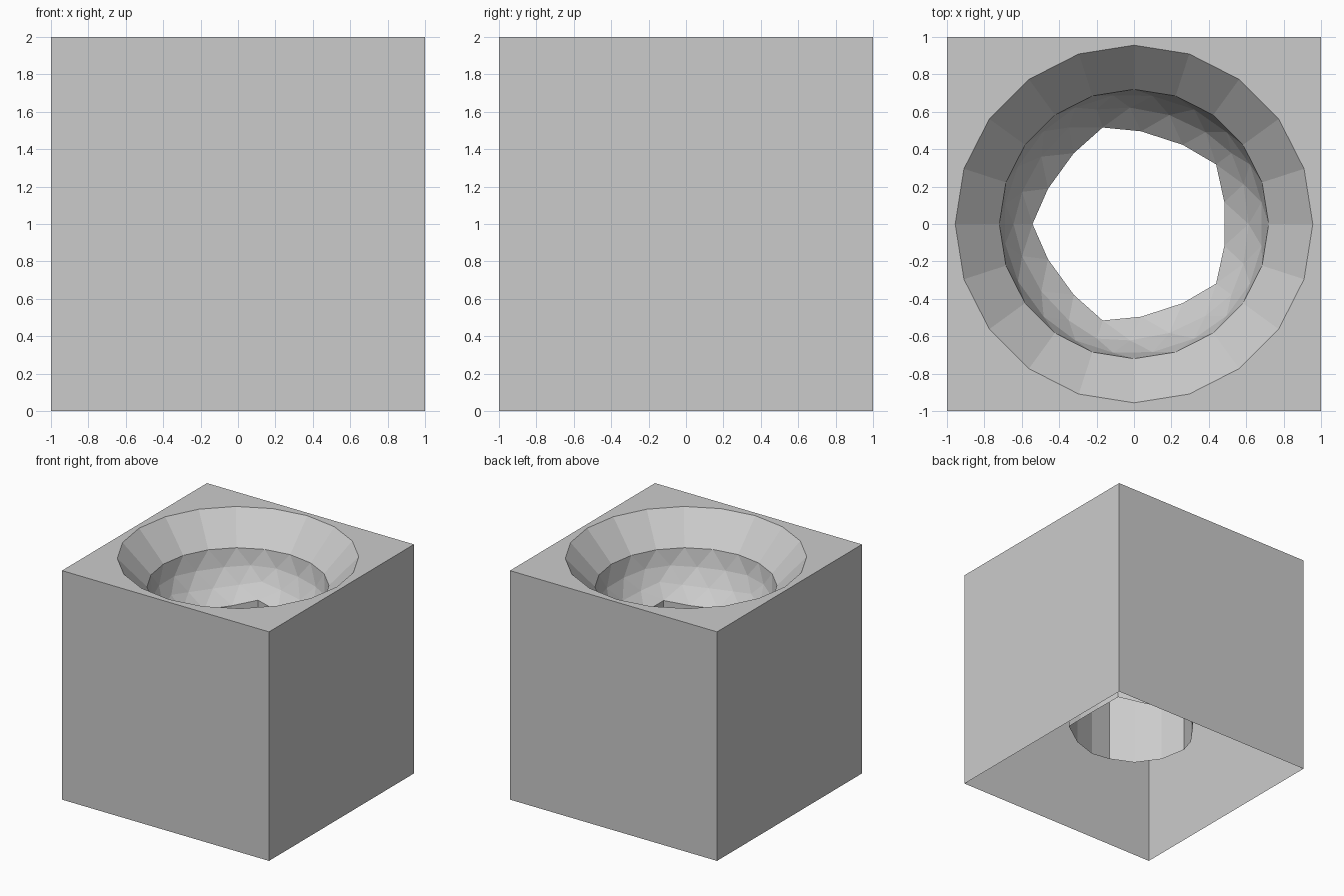
import bpy, bmesh
from mathutils import Vector

if "Cube" in bpy.data.objects:
    bpy.data.objects.remove(bpy.data.objects["Cube"])

RIM_Z, BOWL_R, BOWL_FLAT = 1.75, 0.72, 0.77
FUNNEL_R, WELL_DEPTH = 0.956, 0.93


def extrude_ring(bm, edges):
    """Extrude an edge ring and return its new vertices and edges."""
    geom = bmesh.ops.extrude_edge_only(bm, edges=edges)["geom"]
    return ([v for v in geom if isinstance(v, bmesh.types.BMVert)],
            [e for e in geom if isinstance(e, bmesh.types.BMEdge)])


# bowl: lower half of a faceted sphere
bm = bmesh.new()
bmesh.ops.create_icosphere(bm, subdivisions=3, radius=BOWL_R)
pole = min(bm.verts, key=lambda v: v.co.z)

# open the bottom of the bowl: remove the pole and the two rings around it
cap = {pole}
for _ in range(2):
    cap |= {e.other_vert(v) for v in cap for e in v.link_edges}
remove = cap | {v for v in bm.verts if v.co.z > 0.01}
bmesh.ops.delete(bm, geom=list(remove), context='VERTS')

for v in bm.verts:
    v.co.z = v.co.z * BOWL_FLAT + RIM_Z
boundary = [e for e in bm.edges if e.is_boundary]
rim = [e for e in boundary if all(abs(v.co.z - RIM_Z) < 0.01 for v in e.verts)]
well = [e for e in boundary if e not in rim]

# well: straight open tube below the bowl
verts, _ = extrude_ring(bm, well)
for v in verts:
    v.co.z -= WELL_DEPTH

# funnel: flared ring up to the top of the block
verts, top_ring = extrude_ring(bm, rim)
for v in verts:
    v.co *= FUNNEL_R / BOWL_R
    v.co.z = 2.0

# top plate: square around the funnel opening
corners = [(-1, -1), (1, -1), (1, 1), (-1, 1)]
cv = [bm.verts.new((x, y, 2)) for x, y in corners]
square = [bm.edges.new((cv[i], cv[(i + 1) % 4])) for i in range(4)]
bmesh.ops.triangle_fill(bm, edges=square + top_ring, use_beauty=True,
                        normal=Vector((0, 0, 1)))

# side walls, open underneath
verts, _ = extrude_ring(bm, square)
for v in verts:
    v.co.z = 0.0

bmesh.ops.recalc_face_normals(bm, faces=bm.faces[:])
top = next(f for f in bm.faces if all(v.co.z > 1.999 for v in f.verts))
top.normal_update()
if top.normal.z < 0:
    bmesh.ops.reverse_faces(bm, faces=bm.faces[:])

mesh = bpy.data.meshes.new("block_with_bowl")
bm.to_mesh(mesh)
bm.free()
obj = bpy.data.objects.new("block_with_bowl", mesh)
bpy.context.collection.objects.link(obj)
